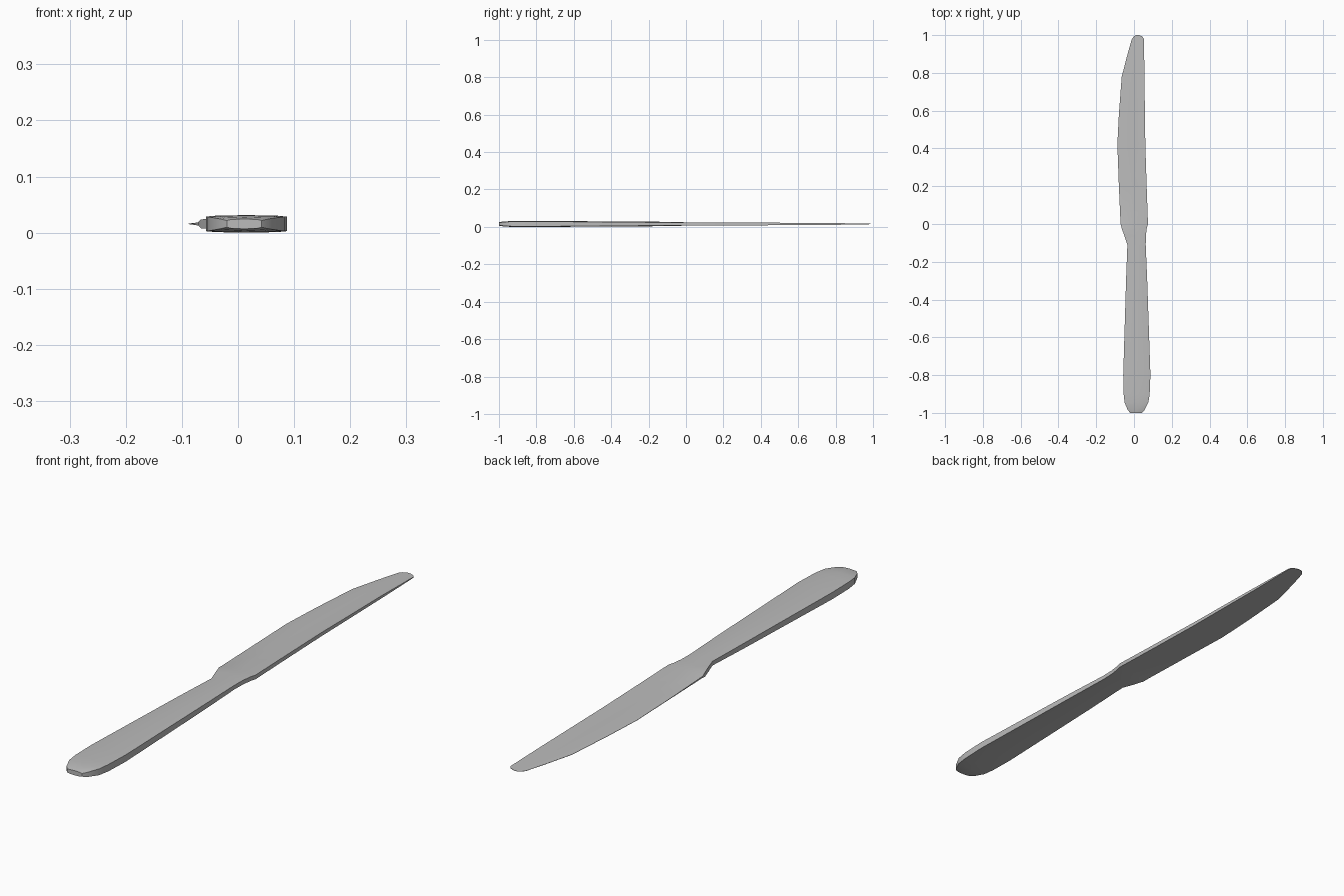
import bpy, bmesh

metal = bpy.data.materials.new("grey metal")
metal.diffuse_color = (0.5, 0.5, 0.5, 1)

MID = 0.0157  # height of the knife's middle plane


def loft(name, stations):
    """Skin closed sections: (y, left x, right x, half thickness left, middle, right)."""
    bm = bmesh.new()
    rings = []
    for y, xl, xr, hl, hm, hr in stations:
        w = xr - xl
        top = [(xl, hl), (xl + 0.12 * w, hl + (hm - hl) * 0.6), (xl + 0.5 * w, hm),
               (xl + 0.88 * w, hr + (hm - hr) * 0.6), (xr, hr)]
        pts = [(x, MID + h) for x, h in top] + [(x, MID - h) for x, h in reversed(top)]
        rings.append([bm.verts.new((x, y, z)) for x, z in pts])
    for a, b in zip(rings, rings[1:]):
        for i in range(len(a)):
            j = (i + 1) % len(a)
            bm.faces.new((a[i], a[j], b[j], b[i]))
    bm.faces.new(rings[0])
    bm.faces.new(rings[-1])
    bmesh.ops.recalc_face_normals(bm, faces=bm.faces)
    mesh = bpy.data.meshes.new(name)
    bm.to_mesh(mesh)
    bm.free()
    mesh.materials.append(metal)
    obj = bpy.data.objects.new(name, mesh)
    bpy.context.collection.objects.link(obj)
    bpy.context.view_layer.objects.active = obj
    obj.select_set(True)
    bpy.ops.object.shade_smooth_by_angle(angle=0.6)
    obj.select_set(False)


# handle, neck and blade in one continuous skin
loft("table_knife", [
    # rounded handle end
    (-1.00, -0.020, 0.042, 0.006, 0.009, 0.006),
    (-0.985, -0.033, 0.056, 0.009, 0.012, 0.009),
    (-0.945, -0.050, 0.076, 0.012, 0.0150, 0.012),
    (-0.90, -0.055, 0.083, 0.013, 0.0157, 0.013),
    (-0.80, -0.057, 0.087, 0.013, 0.0157, 0.013),
    # tapering grip
    (-0.30, -0.042, 0.070, 0.010, 0.0135, 0.010),
    (-0.11, -0.035, 0.062, 0.008, 0.0115, 0.008),
    # shoulder
    (-0.06, -0.052, 0.063, 0.009, 0.0100, 0.008),
    (-0.02, -0.066, 0.068, 0.008, 0.0095, 0.008),
    (0.00, -0.071, 0.074, 0.003, 0.0085, 0.008),
    # blade with a thin left edge and a flat spine
    (0.20, -0.080, 0.067, 0.001, 0.0050, 0.0075),
    (0.42, -0.088, 0.060, 0.0005, 0.0040, 0.0070),
    (0.58, -0.080, 0.058, 0.0005, 0.0035, 0.0060),
    (0.78, -0.065, 0.055, 0.0005, 0.0030, 0.0050),
    # rounded tip
    (0.90, -0.034, 0.054, 0.0005, 0.0020, 0.0030),
    (0.98, -0.011, 0.053, 0.0005, 0.0010, 0.0015),
    (0.993, -0.001, 0.044, 0.0005, 0.0007, 0.0008),
    (1.00, 0.011, 0.026, 0.0004, 0.0005, 0.0005),
])
